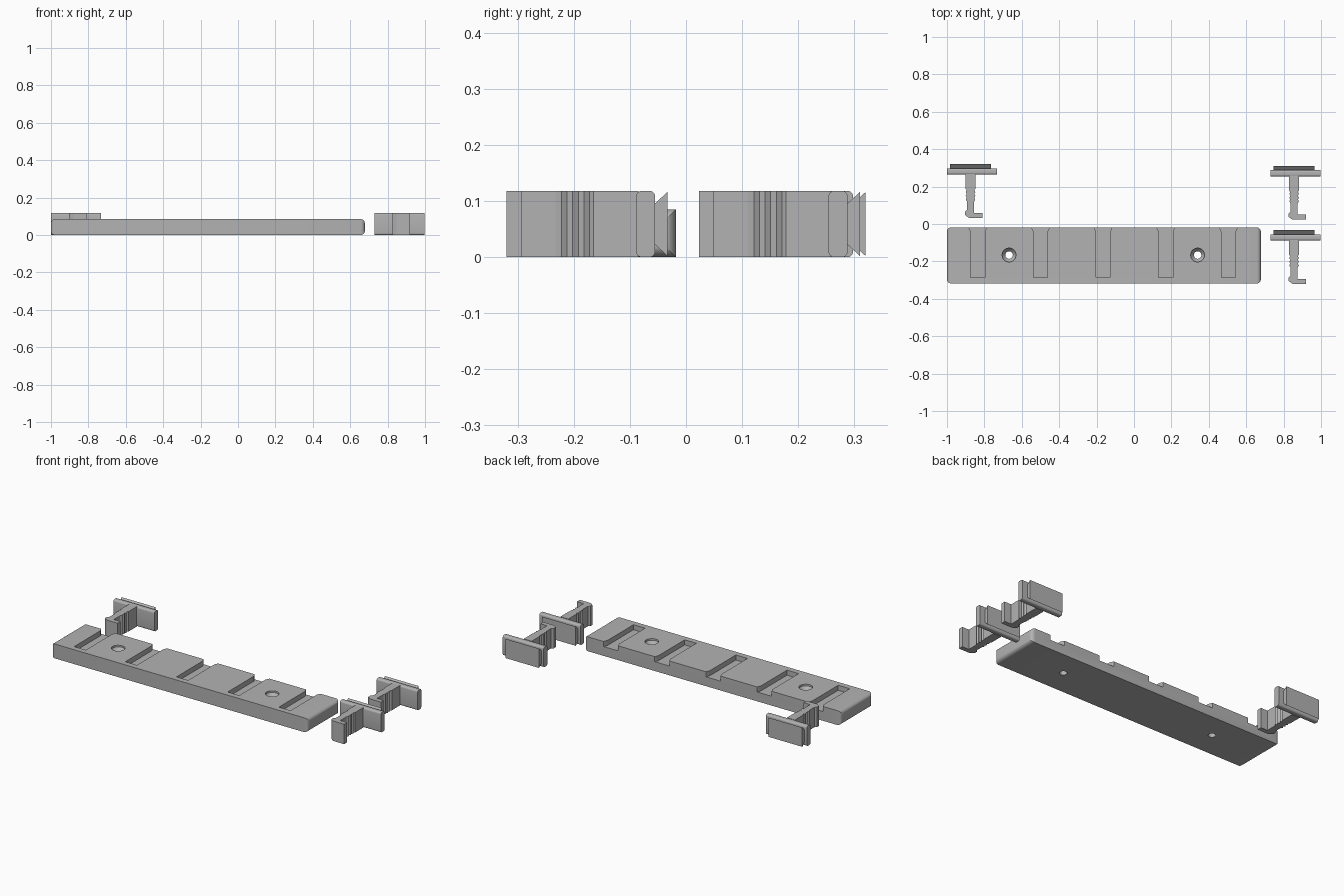
import bpy, bmesh, math

if "Cube" in bpy.data.objects:
    bpy.data.objects.remove(bpy.data.objects["Cube"], do_unlink=True)

GREY = (0.45, 0.45, 0.45, 1)
plastic = bpy.data.materials.new("grey plastic")
plastic.use_nodes = True
plastic.diffuse_color = GREY
plastic.node_tree.nodes["Principled BSDF"].inputs["Base Color"].default_value = GREY


def finish(bm, name):
    bmesh.ops.recalc_face_normals(bm, faces=bm.faces[:])
    mesh = bpy.data.meshes.new(name)
    bm.to_mesh(mesh)
    bm.free()
    mesh.materials.append(plastic)
    obj = bpy.data.objects.new(name, mesh)
    bpy.context.collection.objects.link(obj)
    return obj


def add_prism(bm, outline, lo, hi, axis="z"):
    """Extrude an (x, y) outline along z, or a (y, z) outline along x."""
    place = (lambda p, t: (p[0], p[1], t)) if axis == "z" else (lambda p, t: (t, p[0], p[1]))
    face = bm.faces.new([bm.verts.new(place(p, lo)) for p in outline])
    move = bmesh.ops.extrude_face_region(bm, geom=[face])
    offset = place((0, 0), hi - lo)
    verts = [g for g in move["geom"] if isinstance(g, bmesh.types.BMVert)]
    bmesh.ops.translate(bm, verts=verts, vec=offset)


def prism(name, outline, lo, hi, axis="z"):
    bm = bmesh.new()
    add_prism(bm, outline, lo, hi, axis)
    return finish(bm, name)


def select_only(obj):
    bpy.ops.object.select_all(action="DESELECT")
    obj.select_set(True)
    bpy.context.view_layer.objects.active = obj


def smooth(obj):
    select_only(obj)
    bpy.ops.object.shade_smooth_by_angle(angle=math.radians(30))


def cut(obj, cutter):
    cutter.hide_render = True
    mod = obj.modifiers.new("cut", "BOOLEAN")
    mod.operation, mod.solver, mod.object = "DIFFERENCE", "EXACT", cutter
    select_only(obj)
    bpy.ops.object.modifier_apply(modifier=mod.name)
    bpy.data.objects.remove(cutter, do_unlink=True)


# Base bar with rounded ends
LEFT, RIGHT, FRONT, BACK, TOP = -1.0, 0.678, -0.318, -0.018, 0.085
bm = bmesh.new()
add_prism(bm, [(LEFT, FRONT), (RIGHT, FRONT), (RIGHT, BACK), (LEFT, BACK)], 0, TOP)
end_edges = [e for e in bm.edges if abs(e.verts[0].co.x - e.verts[1].co.x) < 0.001]
bmesh.ops.bevel(bm, geom=end_edges, offset=0.022, segments=6, profile=0.5, affect="EDGES")
base = finish(bm, "base_bar")

# Five slots, open and flared at the back
for i in range(5):
    x = -0.835 + 0.335 * i
    half = [(0.038, -0.285), (0.038, -0.04), (0.048, BACK), (0.048, 0.02)]
    outline = [(x + a, y) for a, y in half] + [(x - a, y) for a, y in reversed(half)]
    cut(base, prism("slot_cutter", outline, TOP - 0.03, TOP + 0.05))

# Two countersunk screw holes
for x in (-0.668, 0.34):
    bm = bmesh.new()
    rings = []
    for r, z in [(0.02, -0.02), (0.02, 0.055), (0.037, TOP - 0.01), (0.037, TOP + 0.02)]:
        ring = bmesh.ops.create_circle(bm, segments=32, radius=r)["verts"]
        bmesh.ops.translate(bm, verts=ring, vec=(x, -0.166, z))
        rings.append(ring)
    for low, high in zip(rings, rings[1:]):
        for k in range(32):
            n = (k + 1) % 32
            bm.faces.new((low[k], low[n], high[n], high[k]))
    bm.faces.new(rings[0])
    bm.faces.new(rings[-1])
    cut(base, finish(bm, "hole_cutter"))
smooth(base)


# Clip: rounded plate, dovetail rail behind it, toothed arm with a foot in front
HEIGHT = 0.118


def make_clip(name, cx, yb):
    bm = bmesh.new()
    w = 0.134
    add_prism(bm, [(cx - w, yb - 0.034), (cx + w, yb - 0.034), (cx + w, yb), (cx - w, yb)], 0, HEIGHT)
    long_edges = [e for e in bm.edges if abs(e.verts[0].co.x - e.verts[1].co.x) > 0.1]
    bmesh.ops.bevel(bm, geom=long_edges, offset=0.01, segments=5, profile=0.5, affect="EDGES")
    smooth(finish(bm, name + "_plate"))

    rail = [(yb - 0.002, 0.024), (yb + 0.022, 0.002), (yb + 0.022, 0.116), (yb - 0.002, 0.094)]
    prism(name + "_rail", rail, cx - 0.119, cx + 0.101, "x")

    right = [(0.018, -0.03), (0.018, -0.11)]
    for k in range(3):
        y = -0.117 - 0.02 * k
        right += [(0.012, y), (0.018, y - 0.01)]
    right += [(0.011, -0.178), (0.011, -0.238), (0.055, -0.238), (0.055, -0.265)]
    left = [(-0.016, -0.265), (-0.038, -0.25), (-0.038, -0.232), (-0.027, -0.222), (-0.027, -0.178)]
    for k in reversed(range(3)):
        y = -0.117 - 0.02 * k
        left += [(-0.034, y - 0.01), (-0.028, y)]
    left += [(-0.034, -0.11), (-0.034, -0.03)]
    prism(name + "_arm", [(cx + x, yb + y) for x, y in right + left], 0, HEIGHT)


make_clip("front_clip", 0.864, -0.055)
make_clip("rear_left_clip", 0.864, 0.288)
make_clip("rear_right_clip", -0.866, 0.298)
